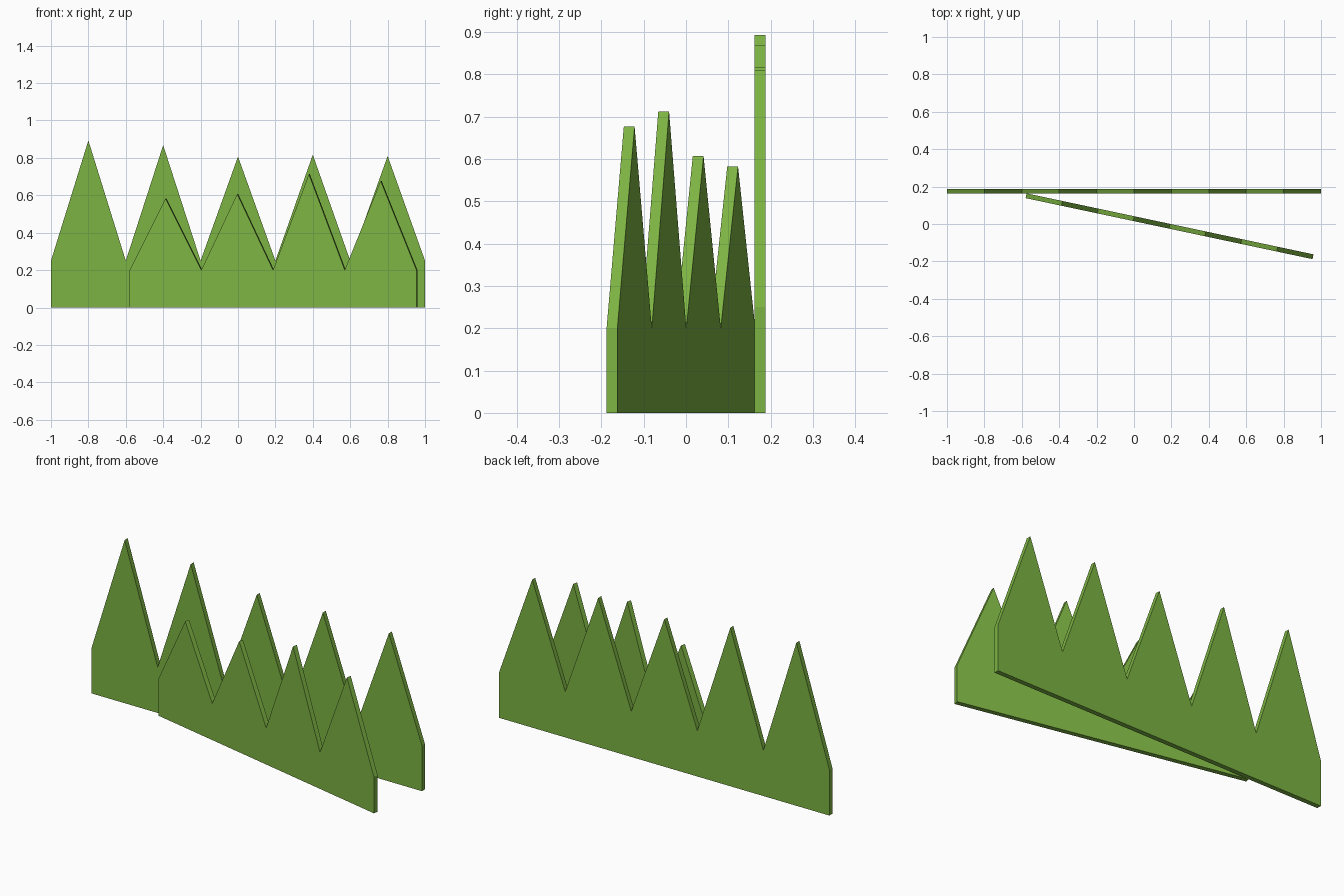
import bpy, bmesh, math

if "Cube" in bpy.data.objects:
    bpy.data.objects.remove(bpy.data.objects["Cube"])

green = bpy.data.materials.new("grass_green")
green.diffuse_color = (0.202, 0.451, 0.0545, 1)
green.use_nodes = True
green.node_tree.nodes["Principled BSDF"].inputs["Base Color"].default_value = green.diffuse_color


def grass_strip(name, length, valley, peaks, location, angle=0.0, thick=0.026):
    """Extruded zigzag strip: one tooth per peak height."""
    step = length / len(peaks)
    left = -length / 2
    profile = [(left, 0), (left, valley)]
    for i, peak in enumerate(peaks):
        profile += [(left + (i + 0.5) * step, peak), (left + (i + 1) * step, valley)]
    profile.append((length / 2, 0))

    bm = bmesh.new()
    face = bm.faces.new([bm.verts.new((x, -thick / 2, z)) for x, z in profile])
    ext = bmesh.ops.extrude_face_region(bm, geom=[face])
    verts = [v for v in ext["geom"] if isinstance(v, bmesh.types.BMVert)]
    bmesh.ops.translate(bm, verts=verts, vec=(0, thick, 0))
    bmesh.ops.recalc_face_normals(bm, faces=bm.faces)
    mesh = bpy.data.meshes.new(name)
    bm.to_mesh(mesh)
    bm.free()
    mesh.materials.append(green)
    obj = bpy.data.objects.new(name, mesh)
    obj.location = location
    obj.rotation_euler.z = angle
    bpy.context.collection.objects.link(obj)


# Tall straight strip behind, shorter angled strip in front
grass_strip("back_grass_strip", 2.0, 0.25, [0.893, 0.868, 0.807, 0.817, 0.81], (0, 0.175, 0))
grass_strip("front_grass_strip", 1.568, 0.2, [0.583, 0.607, 0.713, 0.677],
            (0.19, -0.012, 0), math.radians(-12))
